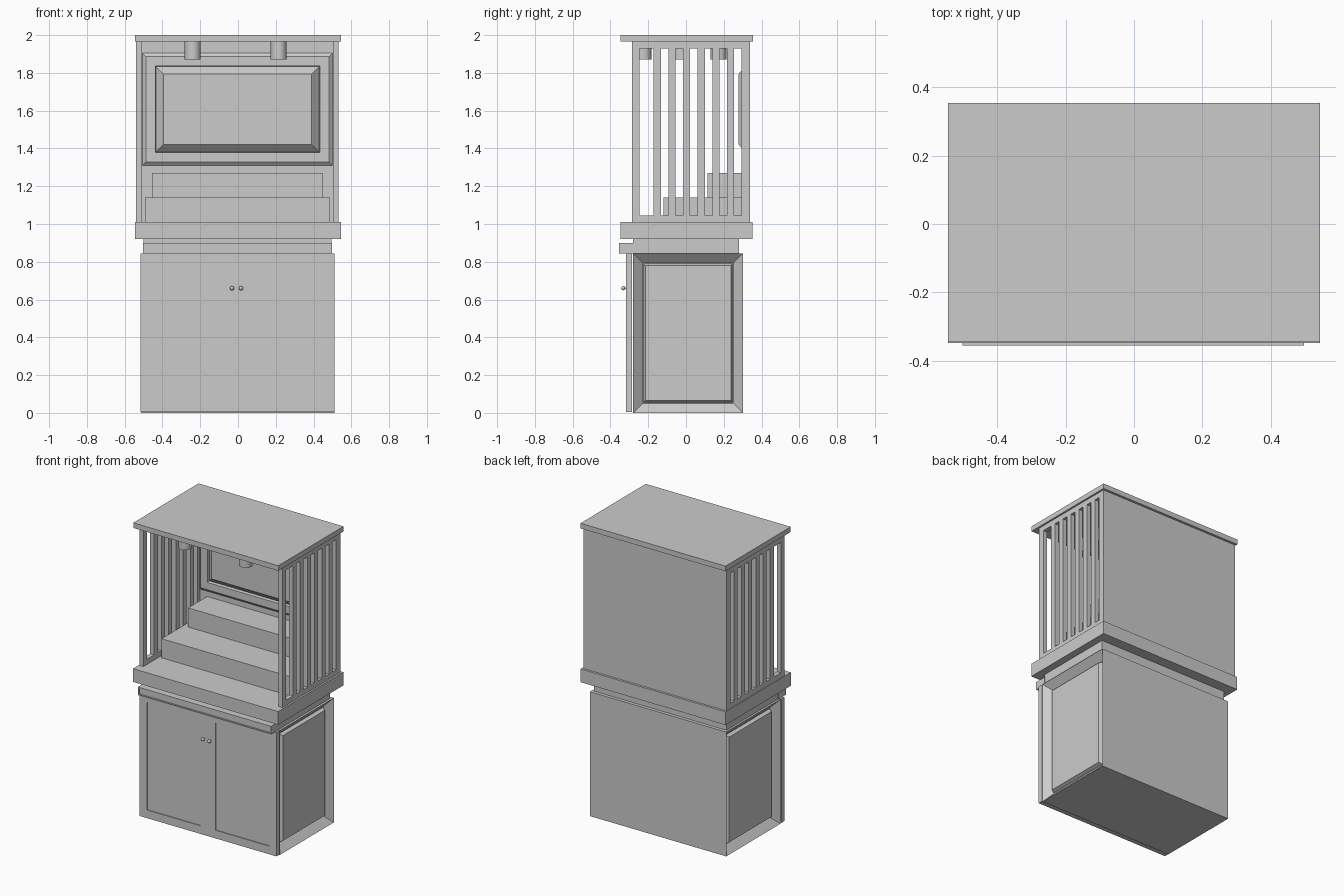
import bpy, bmesh

if "Cube" in bpy.data.objects:
    bpy.data.objects.remove(bpy.data.objects["Cube"])


def finish(name, bm):
    bmesh.ops.recalc_face_normals(bm, faces=bm.faces)
    me = bpy.data.meshes.new(name)
    bm.to_mesh(me)
    bm.free()
    ob = bpy.data.objects.new(name, me)
    bpy.context.collection.objects.link(ob)
    return ob


def boxes(name, *spans):
    """One object made of boxes given as (x0, x1, y0, y1, z0, z1)."""
    bm = bmesh.new()
    for x0, x1, y0, y1, z0, z1 in spans:
        vs = bmesh.ops.create_cube(bm, size=1)["verts"]
        for v in vs:
            v.co = (x1 if v.co.x > 0 else x0,
                    y1 if v.co.y > 0 else y0,
                    z1 if v.co.z > 0 else z0)
    return finish(name, bm)


def panelled(name, rect, rings, axis):
    """Closed loft of nested rectangles: rings are (inset, depth along axis)."""
    u0, u1, z0, z1 = rect
    bm = bmesh.new()
    loops = []
    for i, d in rings:
        pts = [(u0 + i, z0 + i), (u1 - i, z0 + i), (u1 - i, z1 - i), (u0 + i, z1 - i)]
        loops.append([bm.verts.new((d, u, z) if axis == "x" else (u, d, z)) for u, z in pts])
    for a, b in zip(loops, loops[1:]):
        for k in range(4):
            n = (k + 1) % 4
            bm.faces.new((a[k], a[n], b[n], b[k]))
    bm.faces.new(loops[0])
    bm.faces.new(loops[-1])
    return finish(name, bm)


def smooth(ob):
    bpy.ops.object.select_all(action="DESELECT")
    ob.select_set(True)
    bpy.context.view_layer.objects.active = ob
    bpy.ops.object.shade_smooth_by_angle()


# Lower cabinet with sunken frames and raised side panels
side = [(0.065, 0.487), (0.055, 0.465), (0.05, 0.465), (0.0, 0.51)]
body_rings = [(i, -x - 0.004) for i, x in side] + [(i, x) for i, x in reversed(side)]
panelled("cabinet_body", (-0.28, 0.302, 0.0, 0.845), body_rings, "x")

# Two front doors with shallow recessed panels, and knobs
for tag, x0, x1, knob_x in (("left", -0.517, -0.003, -0.032), ("right", -0.003, 0.511, 0.016)):
    panelled("door_" + tag, (x0, x1, 0.005, 0.845),
             [(0, -0.285), (0, -0.317), (0.055, -0.317), (0.055, -0.311)], "y")
    bpy.ops.mesh.primitive_uv_sphere_add(segments=20, ring_count=12, radius=0.011,
                                         location=(knob_x, -0.332, 0.66))
    knob = bpy.context.object
    knob.name = "knob_" + tag
    smooth(knob)
    bpy.ops.mesh.primitive_cylinder_add(vertices=16, radius=0.005, depth=0.02,
                                        location=(knob_x, -0.322, 0.66), rotation=(1.5708, 0, 0))
    bpy.context.object.name = "knob_stem_" + tag
    smooth(bpy.context.object)

# Neck, pull-out ledge and counter
boxes("neck", (-0.5, 0.495, -0.28, 0.28, 0.845, 0.92))
panelled("front_ledge", (-0.503, 0.498, 0.845, 0.90),
         [(0, -0.275), (0, -0.356), (0.008, -0.356), (0.008, -0.35)], "y")
boxes("counter", (-0.545, 0.545, -0.348, 0.353, 0.92, 1.01))

# Display steps
boxes("lower_step", (-0.492, 0.487, -0.118, 0.32, 1.01, 1.14))
boxes("upper_step", (-0.455, 0.45, 0.115, 0.32, 1.14, 1.27))

# Slatted side screens
for tag, x0, x1 in (("left", -0.54, -0.51), ("right", 0.503, 0.533)):
    parts = [(x0, x1, -0.286, 0.318, 1.01, 1.045),
             (x0, x1, -0.286, 0.318, 1.93, 1.965),
             (x0, x1, -0.286, -0.246, 1.045, 1.93),
             (x0, x1, 0.293, 0.318, 1.045, 1.93)]
    for k in range(6):
        y = -0.171 + k * 0.0775
        parts.append((x0, x1, y, y + 0.038, 1.045, 1.93))
    boxes("side_screen_" + tag, *parts)

# Back wall, raised frame and central bevelled panel
boxes("back_wall", (-0.54, 0.533, 0.318, 0.338, 1.01, 1.965))
panelled("back_panel", (-0.506, 0.501, 1.31, 1.905),
         [(0, 0.325), (0, 0.312), (0.018, 0.297), (0.068, 0.297), (0.072, 0.316),
          (0.112, 0.277)], "y").data
boxes("top_slab", (-0.545, 0.545, -0.346, 0.354, 1.965, 2.0))

# Ceiling lamps
for i, x in enumerate((-0.24, 0.215)):
    for j, y in enumerate((-0.225, -0.025, 0.172)):
        bpy.ops.mesh.primitive_cylinder_add(vertices=32, radius=0.042, depth=0.097,
                                            location=(x, y, 1.9185))
        bpy.context.object.name = f"ceiling_lamp_{i}_{j}"
        smooth(bpy.context.object)
